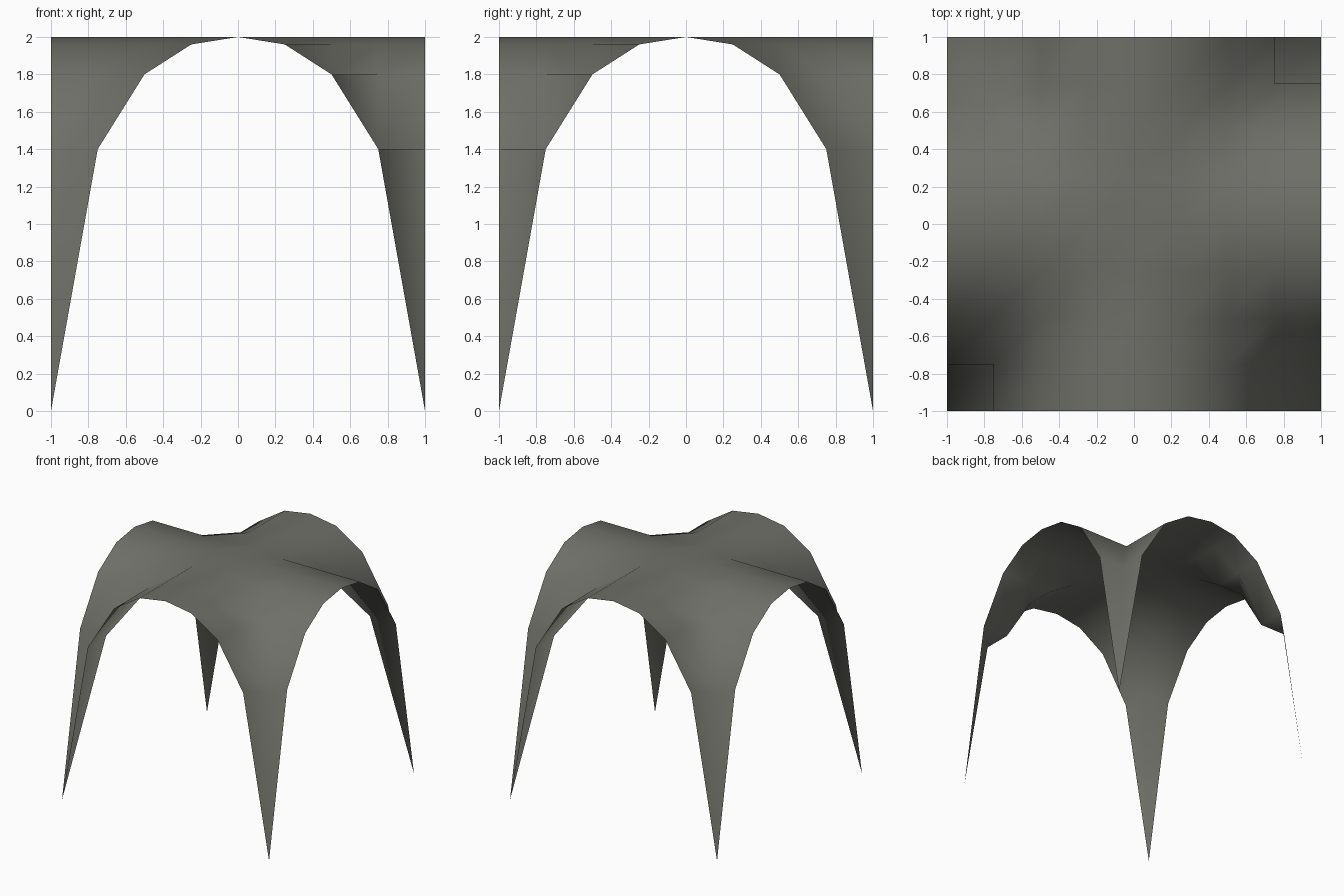
import bpy
import bmesh

if "Cube" in bpy.data.objects:
    bpy.data.objects.remove(bpy.data.objects["Cube"])

# Arch heights at each quarter-unit step from the crown to the foot
ARCH = [2.0, 1.96, 1.8, 1.4, 0.0]

# Groin vault: two crossing barrel vaults over a square grid, a thin open sheet
bm = bmesh.new()
bmesh.ops.create_grid(bm, x_segments=8, y_segments=8, size=1.0)
for v in bm.verts:
    step = round(min(abs(v.co.x), abs(v.co.y)) / 0.25)
    v.co.z = ARCH[step]
for f in bm.faces:
    f.smooth = True

mesh = bpy.data.meshes.new("vault_canopy")
bm.to_mesh(mesh)
bm.free()
canopy = bpy.data.objects.new("vault_canopy", mesh)
bpy.context.collection.objects.link(canopy)

# Single warm grey
grey = bpy.data.materials.new("warm_grey")
grey.diffuse_color = (0.16, 0.16, 0.14, 1.0)
grey.use_nodes = True
grey.node_tree.nodes["Principled BSDF"].inputs["Base Color"].default_value = grey.diffuse_color
mesh.materials.append(grey)
